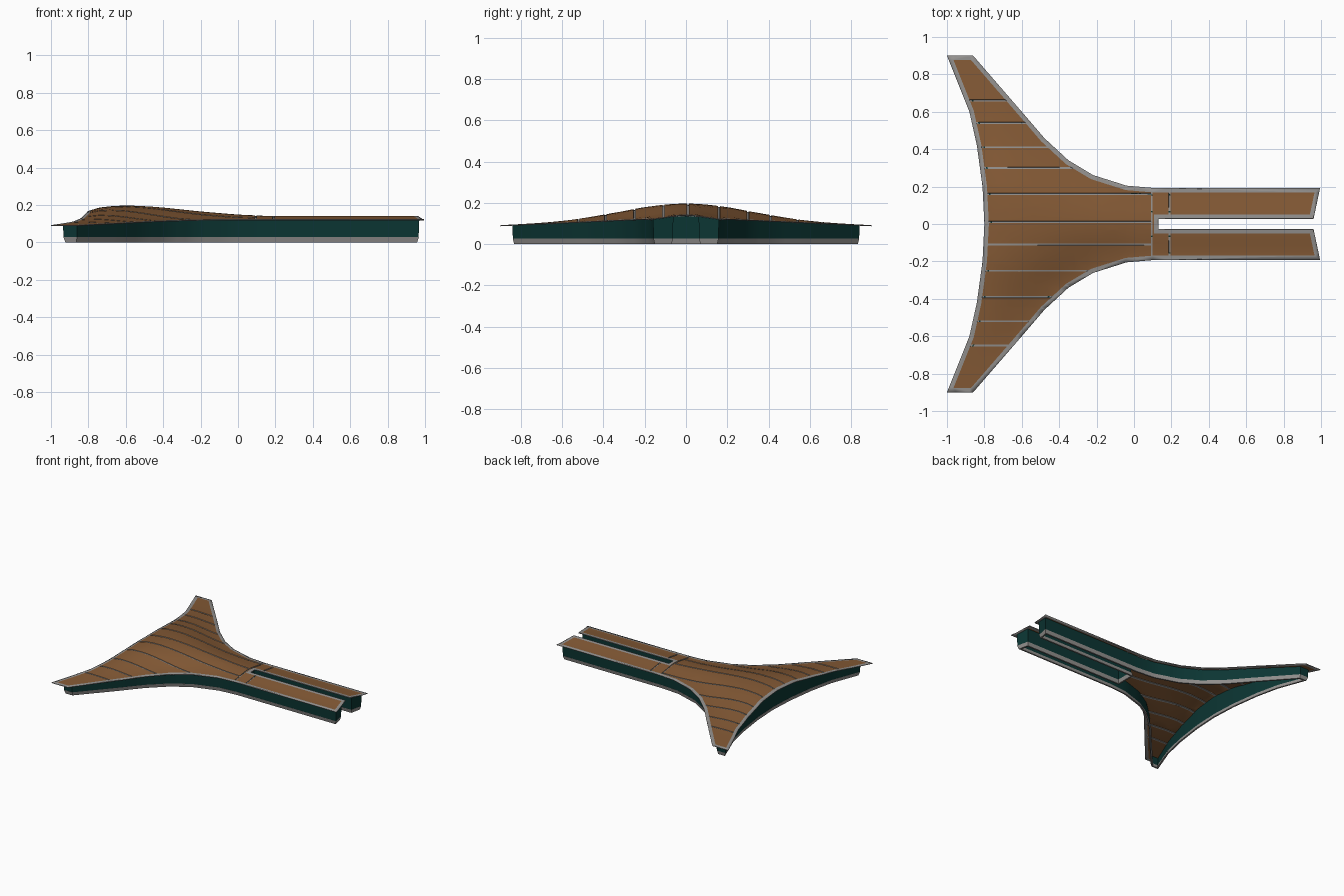
import bpy, bmesh, math
from mathutils import Vector

if "Cube" in bpy.data.objects:
    bpy.data.objects.remove(bpy.data.objects["Cube"])

def material(name, rgb):
    m = bpy.data.materials.new(name)
    m.diffuse_color = (*rgb, 1)
    m.use_nodes = True
    m.node_tree.nodes["Principled BSDF"].inputs["Base Color"].default_value = m.diffuse_color
    return m

BROWN = material("brown roof", (0.232, 0.102, 0.036))
GREY = material("grey trim", (0.29, 0.28, 0.27))
TEAL = material("dark teal wall", (0.0035, 0.036, 0.033))

# Half outline of the plan, from the slot corner round to the concave edge
HALF = [(0.13, 0.028), (0.96, 0.028), (0.995, 0.193), (0.1, 0.193), (-0.04, 0.205), (-0.22, 0.262),
        (-0.35, 0.34), (-0.48, 0.46), (-0.6, 0.6), (-0.86, 0.9), (-1, 0.9), (-0.88, 0.6),
        (-0.84, 0.42), (-0.81, 0.2), (-0.8, 0)]
OUTLINE = HALF + [(x, -y) for x, y in HALF[-2::-1]]

def lerp(table, v):
    if v <= table[0][0]:
        return table[0][1]
    for (a, b), (c, d) in zip(table, table[1:]):
        if v <= c:
            return b + (d - b) * (v - a) / (c - a)
    return table[-1][1]

RIDGE = [(-1, 0.135), (-0.85, 0.15), (-0.8, 0.168), (-0.74, 0.186), (-0.67, 0.194), (-0.6, 0.197),
         (-0.5, 0.194), (-0.4, 0.186), (-0.2, 0.165), (0, 0.148), (0.12, 0.143), (1, 0.143)]
WIDTH = [(-1, 1.0)] + sorted(HALF[2:10])

def roof_z(x, y):
    """Domed roof: ridge height along x, fading to the eaves across y."""
    y = abs(y)
    eave = 0.123 - 0.031 * max(0, (y - 0.2) / 0.7)
    t = min(1, y / lerp(WIDTH, x))
    return eave + (lerp(RIDGE, x) - 0.123) * math.cos(math.pi / 2 * t) ** 2

def inset(points, d):
    """Mitred inward offset of an anticlockwise outline."""
    out, n = [], len(points)
    for i in range(n):
        p, q, r = (Vector(points[(i + k) % n]) for k in (-1, 0, 1))
        a, b = (q - p).normalized(), (r - q).normalized()
        na, nb = Vector((-a.y, a.x)), Vector((-b.y, b.x))
        out.append(q + (na + nb) * d / (1 + na.dot(nb)))
    return out

def finish(name, bm, mats):
    me = bpy.data.meshes.new(name)
    bm.to_mesh(me)
    bm.free()
    for m in mats:
        me.materials.append(m)
    ob = bpy.data.objects.new(name, me)
    bpy.context.collection.objects.link(ob)
    bpy.ops.object.select_all(action='DESELECT')
    ob.select_set(True)
    bpy.context.view_layer.objects.active = ob
    bpy.ops.object.shade_smooth_by_angle(angle=math.radians(25))
    return ob

# Roof: flat plan with a grey border, cut into a grid, then lifted to the dome
bm = bmesh.new()
outer = [bm.verts.new((x, y, 0)) for x, y in OUTLINE]
inner = [bm.verts.new((p.x, p.y, 0)) for p in inset(OUTLINE, 0.024)]
n = len(outer)
for i in range(n):
    j = (i + 1) % n
    bm.faces.new((outer[i], outer[j], inner[j], inner[i])).material_index = 1
bm.faces.new(inner)
bm.normal_update()
bmesh.ops.triangulate(bm, faces=bm.faces[:])

SEAMS_Y = [0.66, 0.54, 0.41, 0.3, 0.16, 0.01, -0.11, -0.25, -0.39, -0.52, -0.65]
SEAMS_X = [0.095, 0.19]
HW = 0.005
cuts_x = [-0.95 + 0.07 * i for i in range(15)] + [s + k * HW for s in SEAMS_X for k in (-1, 1)]
cuts_y = [-0.87 + 0.06 * i for i in range(30)] + [s + k * HW for s in SEAMS_Y for k in (-1, 1)]
for axis, cuts in enumerate((cuts_x, cuts_y)):
    for c in cuts:
        co, no = Vector((0, 0, 0)), Vector((0, 0, 0))
        co[axis], no[axis] = c, 1
        bmesh.ops.bisect_plane(bm, geom=bm.verts[:] + bm.edges[:] + bm.faces[:],
                               dist=1e-5, plane_co=co, plane_no=no)
bm.normal_update()
bmesh.ops.triangulate(bm, faces=bm.faces[:])
for v in bm.verts:
    v.co.z = roof_z(v.co.x, v.co.y)
bm.normal_update()

# Recessed grey seams between the roof panels
seam = []
for f in bm.faces:
    c = f.calc_center_median()
    along = c.x < 0.1 and any(abs(c.y - s) < HW for s in SEAMS_Y)
    across = any(abs(c.x - s) < HW for s in SEAMS_X)
    if f.material_index == 0 and (along or across):
        f.material_index = 1
        seam.append(f)
bmesh.ops.inset_region(bm, faces=seam, thickness=0.0008, depth=-0.004, use_even_offset=False)
roof = finish("roof", bm, [BROWN, GREY])
mod = roof.modifiers.new("thickness", 'SOLIDIFY')
mod.thickness, mod.offset = 0.005, -1

def wall_loop(d):
    """Offset outline, shortened at the wing tips and finely divided."""
    lim = 0.875 - d
    pts = []
    for p in inset(OUTLINE, d):
        shift = 0.015 if abs(p.x) > 0.8 and (p.x > 0 or abs(p.y) > 0.8) else 0
        pts.append(Vector((p.x + shift, max(-lim, min(lim, p.y)))))
    out = []
    for i, p in enumerate(pts):
        q = pts[(i + 1) % len(pts)]
        a, b = Vector(OUTLINE[i]), Vector(OUTLINE[(i + 1) % len(pts)])
        k = max(1, round((b - a).length / 0.06))
        out += [p.lerp(q, s / k) for s in range(k)]
    return out

def ring(name, section, mat):
    """Closed strip round the plan; section = (offset, height or None for roof)."""
    bm = bmesh.new()
    loops = []
    for d, z in section:
        loops.append([bm.verts.new((p.x, p.y, roof_z(p.x, p.y) - 0.004 if z is None else z))
                      for p in wall_loop(d)])
    m = len(loops[0])
    for a, b in zip(loops, loops[1:] + loops[:1]):
        for i in range(m):
            j = (i + 1) % m
            bm.faces.new((a[i], a[j], b[j], b[i]))
    bmesh.ops.recalc_face_normals(bm, faces=bm.faces[:])
    return finish(name, bm, [mat])

# Wall under the eaves and the base strip it stands on
ring("wall", [(0.036, 0.028), (0.033, None), (0.041, None), (0.044, 0.028)], TEAL)
ring("base_strip", [(0.042, 0.0), (0.035, 0.028), (0.047, 0.028), (0.054, 0.0)], GREY)
